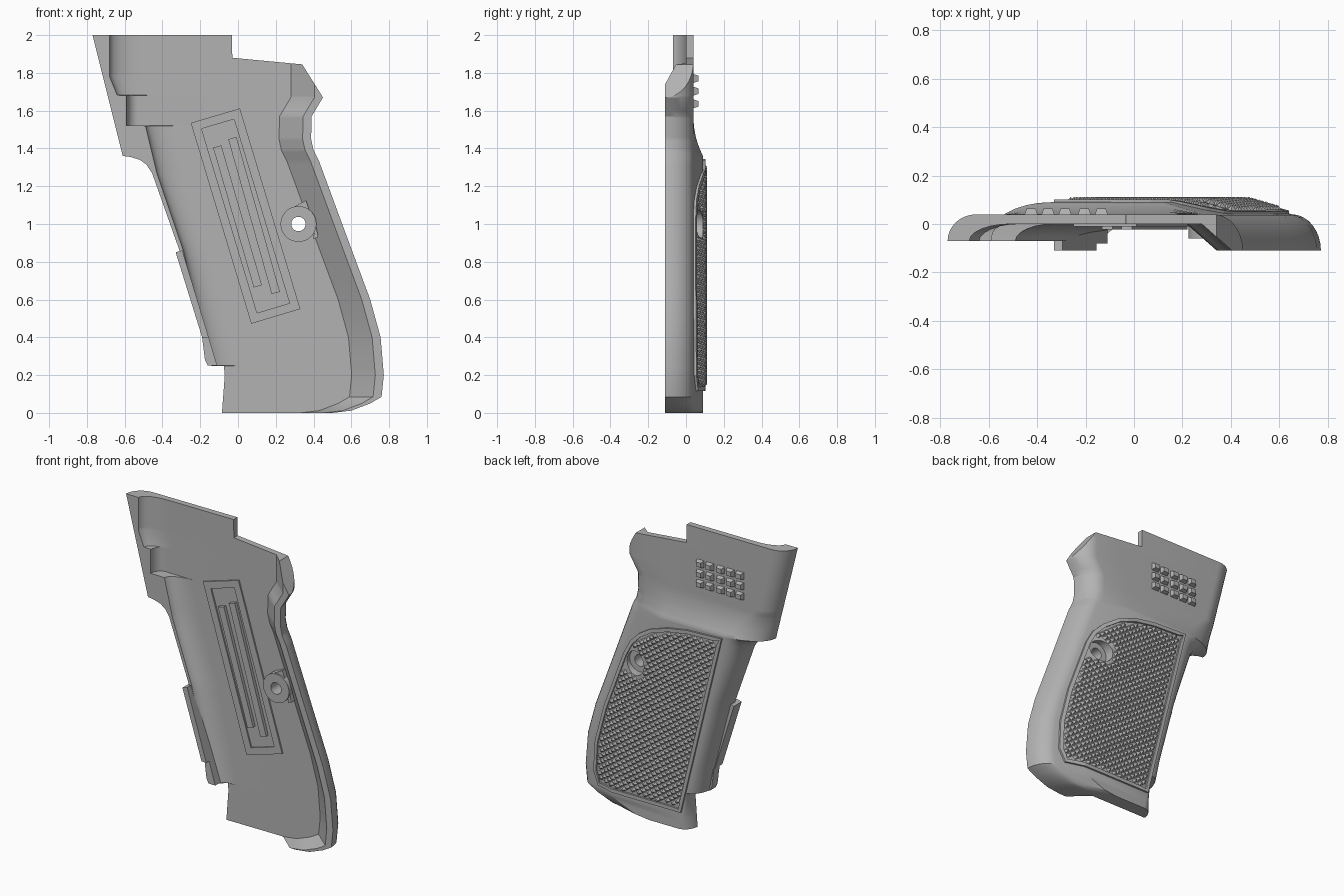
import bpy, bmesh, math
from mathutils import Vector

if "Cube" in bpy.data.objects:
    bpy.data.objects.remove(bpy.data.objects["Cube"])

grey = bpy.data.materials.new("matte_grey")
grey.use_nodes = True
grey.diffuse_color = (0.45, 0.45, 0.45, 1)
grey.node_tree.nodes["Principled BSDF"].inputs["Base Color"].default_value = grey.diffuse_color


def finish(name, bm, smooth=False):
    bmesh.ops.recalc_face_normals(bm, faces=bm.faces)
    mesh = bpy.data.meshes.new(name)
    bm.to_mesh(mesh)
    bm.free()
    mesh.materials.append(grey)
    ob = bpy.data.objects.new(name, mesh)
    bpy.context.collection.objects.link(ob)
    if smooth:
        soften(ob)
    return ob


def soften(ob):
    bpy.ops.object.select_all(action="DESELECT")
    bpy.context.view_layer.objects.active = ob
    ob.select_set(True)
    bpy.ops.object.shade_smooth_by_angle(angle=math.radians(28))


def lerp_table(table, z):
    if z <= table[0][0]:
        return table[0][1]
    for (z0, a), (z1, b) in zip(table, table[1:]):
        if z <= z1:
            return a + (b - a) * (z - z0) / (z1 - z0)
    return table[-1][1]


def prism(bm, outline, y0, y1):
    """Extrude an x-z outline along y."""
    a = [bm.verts.new((x, y0, z)) for x, z in outline]
    b = [bm.verts.new((x, y1, z)) for x, z in outline]
    bm.faces.new(a)
    bm.faces.new(b[::-1])
    for i in range(len(a)):
        j = (i + 1) % len(a)
        bm.faces.new((a[i], a[j], b[j], b[i]))


def disc(radius, n=32, cx=0.32, cz=1.0):
    return [(cx + radius * math.cos(math.tau * i / n),
             cz + radius * math.sin(math.tau * i / n)) for i in range(n)]


def bar_outline(p, q, width):
    p, q = Vector(p), Vector(q)
    d = (q - p).normalized() * width / 2
    n = Vector((-d.y, d.x))
    return [p + n, q + n, q - n, p - n]


def cut(ob, outline, y0, y1):
    bm = bmesh.new()
    prism(bm, outline, y0, y1)
    cutter = finish("cutter", bm)
    cutter.hide_render = True
    mod = ob.modifiers.new("cut", "BOOLEAN")
    mod.operation, mod.object, mod.solver = "DIFFERENCE", cutter, "EXACT"
    bpy.context.view_layer.objects.active = ob
    bpy.ops.object.modifier_apply(modifier=mod.name)
    bpy.data.objects.remove(cutter)


# Edges of the shell by height
REAR = [(0, .5), (.012, .6), (.05, .7), (.085, .76), (.2, .772), (.4, .755),
        (.6, .7), (.95, .57), (1.33, .43), (1.39, .40), (1.45, .387),
        (1.57, .39), (1.67, .45)]
FRONT = [(0, -.085), (.2, -.07), (.248, -.075), (.25, -.16), (.27, -.165), (.4, -.19),
         (.86, -.31), (1.27, -.455), (1.315, -.485), (1.34, -.52), (1.355, -.57),
         (1.36, -.61), (2, -.77)]
RIM = [(.248, -.065), (.25, -.145), (.86, -.29), (1.27, -.43), (1.52, -.49),
       (1.522, -.59), (1.68, -.59), (1.682, -.64), (1.78, -.68), (2, -.68)]
WALL = [(.248, .05), (.25, .14), (1.52, .16), (1.522, .06), (1.68, .06), (1.682, .17)]


def outer_section(z):
    front, rear = lerp_table(FRONT, z), lerp_table(REAR, z)
    t = min(max((1.56 - z) / .2, 0), 1)
    high = .04 + .05 * t * t
    low = 0 if z < .249 else -.07
    panel_front = -.003 - .25 * min(z, 1.36)
    if z > 1.355:
        panel_front = panel_front * t + (front + .12) * (1 - t)
    pts = []
    for i in range(9):
        a = math.pi / 2 * i / 8
        pts.append((panel_front + (front - panel_front) * math.cos(a),
                    low + (high - low) * math.sin(a)))
    edge = rear - .12
    pts.append((edge - .17, high))
    for i in range(9):
        a = math.pi / 2 * i / 8
        pts.append((edge + .12 * math.sin(a), -.11 + .15 * math.cos(a)))
    return pts


def section(z):
    pts = outer_section(z)
    rear = lerp_table(REAR, z)
    pts += [(rear - .045, -.11), (rear - .17, 0)]
    low = -.001 if z < .249 else -.07
    rim, wall = lerp_table(RIM, z), lerp_table(WALL, z)
    for i in range(7):
        a = math.pi / 2 * i / 6
        pts.append((rim + wall * (1 - math.sin(a)), low * (1 - math.cos(a))))
    return pts


def surface(x, z):
    return lerp_table(outer_section(z), x)


# Grip shell, lofted from bottom to top
heights = {z for table in (REAR, FRONT, RIM) for z, _ in table}
heights |= {1.36 + .02 * i for i in range(11)}
heights |= {.1 + .1 * i for i in range(20)}
heights = sorted({round(z, 3) for z in heights})
bm = bmesh.new()
rings = [[bm.verts.new((x, y, z)) for x, y in section(z)] for z in heights]
for a, b in zip(rings, rings[1:]):
    for i in range(len(a)):
        j = (i + 1) % len(a)
        bm.faces.new((a[i], a[j], b[j], b[i]))
bm.faces.new(rings[0])
bm.faces.new(rings[-1][::-1])
shell = finish("grip_shell", bm)
cut(shell, [(-.035, 2.1), (-.03, 1.88), (.34, 1.845), (.45, 1.67), (.6, 1.5), (.6, 2.1)], -.3, .3)
cut(shell, disc(.038), -.3, .3)
cut(shell, disc(.075), .025, .3)
soften(shell)

# Screw boss with its side lug
bm = bmesh.new()
prism(bm, disc(.095), -.06, .01)
boss = finish("screw_boss", bm)
cut(boss, disc(.038), -.3, .3)
soften(boss)
bm = bmesh.new()
prism(bm, [(.36, 1.125), (.425, .93), (.40, .92), (.405, 1.03), (.30, 1.093)], -.05, .01)
finish("boss_lug", bm)

# Raised frame and ribs on the inner floor
corners = [(-.25, 1.535), (.01, 1.612), (.33, .55), (.07, .472)]
center = sum((Vector(c) for c in corners), Vector((0, 0))) / 4
bm = bmesh.new()
for i in range(4):
    p, q = Vector(corners[i]), Vector(corners[(i + 1) % 4])
    inward = (center - (p + q) / 2).normalized() * .023
    prism(bm, bar_outline(p + inward, q + inward, .046), -.01, .005)
finish("inner_frame", bm)
bm = bmesh.new()
prism(bm, bar_outline((-.11, 1.41), (.105, .67), .045), -.022, .005)
prism(bm, bar_outline((-.03, 1.455), (.2, .635), .045), -.022, .005)
finish("inner_ribs", bm)

# Locating tabs on the front rim
bm = bmesh.new()
prism(bm, [(-.33, .85), (-.295, .86), (-.155, .4), (-.19, .4)], -.11, -.03)
prism(bm, [(-.19, .4), (-.155, .4), (-.11, .25), (-.16, .25), (-.175, .28)], -.08, -.02)
finish("front_tabs", bm)

# Checkered panel: border and pyramids
panel = [(-.03, .115), (.6, .115), (.64, .2), (.63, .4), (.565, .65), (.42, 1.04),
         (.37, 1.13), (.3, 1.2), (.2, 1.265), (.07, 1.31), (-.08, 1.335), (-.33, 1.345)]
path = []
for i, p in enumerate(panel):
    p, q = Vector(p), Vector(panel[(i + 1) % len(panel)])
    steps = max(1, round((q - p).length / .06))
    path += [p.lerp(q, s / steps) for s in range(steps)]
bm = bmesh.new()
strips = []
for i, p in enumerate(path):
    d = (path[(i + 1) % len(path)] - path[i - 1]).normalized()
    inner = p + Vector((-d.y, d.x)) * .024
    y0, y1 = surface(p.x, p.y), surface(inner.x, inner.y)
    strips.append([bm.verts.new(c) for c in (
        (p.x, y0 - .01, p.y), (p.x, y0 + .012, p.y),
        (inner.x, y1 + .012, inner.y), (inner.x, y1 - .01, inner.y))])
for i, a in enumerate(strips):
    b = strips[(i + 1) % len(strips)]
    for k in range(4):
        m = (k + 1) % 4
        bm.faces.new((a[k], a[m], b[m], b[k]))
finish("panel_border", bm)


def clear_of_edge(p, margin):
    for i, a in enumerate(panel):
        a, b = Vector(a), Vector(panel[(i + 1) % len(panel)])
        d = (b - a).normalized()
        if d.x * (p.y - a.y) - d.y * (p.x - a.x) < margin:
            return False
    return True


bm = bmesh.new()
u, v = Vector((.97, .1)), Vector((-.25, .97))
pitch = .046
for row in range(70):
    for col in range(-8, 30):
        p = u * (col + row % 2 / 2) * pitch + v * row * pitch / 2
        if not clear_of_edge(p, .036) or (p - Vector((.32, 1))).length < .092:
            continue
        base = []
        for d in (u, v, -u, -v):
            c = p + d * pitch / 2
            base.append(bm.verts.new((c.x, surface(c.x, c.y) - .002, c.y)))
        tip = bm.verts.new((p.x, surface(p.x, p.y) + .022, p.y))
        for k in range(4):
            bm.faces.new((base[k], base[(k + 1) % 4], tip))
        bm.faces.new(base[::-1])
finish("checkering", bm)

# Small raised studs on the upper face
bm = bmesh.new()
for x in (-.425, -.355, -.285, -.205, -.135):
    for z in (1.77, 1.703, 1.636):
        lower, upper = [], []
        for sx, sz in ((-1, -1), (1, -1), (1, 1), (-1, 1)):
            lower.append(bm.verts.new((x + sx * .028, .035, z + sz * .025)))
            upper.append(bm.verts.new((x + sx * .018, .065, z + sz * .015)))
        bm.faces.new(upper)
        bm.faces.new(lower[::-1])
        for k in range(4):
            m = (k + 1) % 4
            bm.faces.new((lower[k], lower[m], upper[m], upper[k]))
finish("grip_studs", bm)
